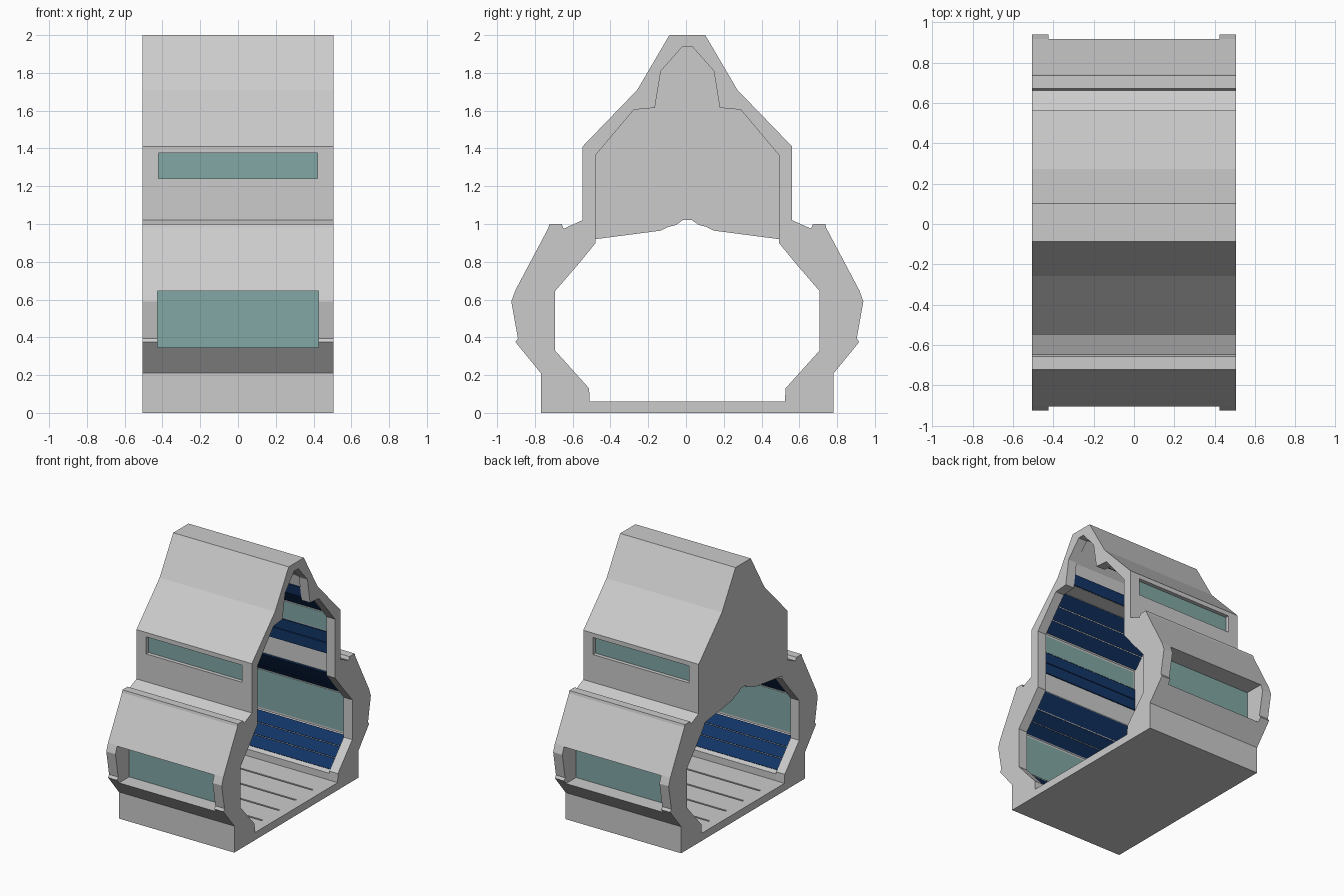
import bpy, bmesh
from mathutils import Vector

cube = bpy.data.objects.get("Cube")
if cube:
    bpy.data.objects.remove(cube, do_unlink=True)


def material(name, rgb):
    m = bpy.data.materials.new(name)
    m.use_nodes = True
    m.diffuse_color = (*rgb, 1)
    m.node_tree.nodes["Principled BSDF"].inputs["Base Color"].default_value = (*rgb, 1)
    return m


GREY = material("light grey metal", (0.6, 0.6, 0.6))
TEAL = material("teal glass", (0.22, 0.39, 0.375))
BLUE = material("navy blue panel", (0.006, 0.035, 0.135))

HALF = 0.505      # half length of the module
RIB = 0.43        # inner face of the end ribs
MID = 0.007       # small sideways offset of the section


def prism(name, pts, x0, x1, mat):
    """Extrude a (y, z) outline along x."""
    bm = bmesh.new()
    face = bm.faces.new([bm.verts.new((x0, y, z)) for y, z in pts])
    ext = bmesh.ops.extrude_face_region(bm, geom=[face])
    moved = [v for v in ext["geom"] if isinstance(v, bmesh.types.BMVert)]
    bmesh.ops.translate(bm, verts=moved, vec=(x1 - x0, 0, 0))
    bmesh.ops.recalc_face_normals(bm, faces=bm.faces)
    me = bpy.data.meshes.new(name)
    bm.to_mesh(me)
    bm.free()
    me.materials.append(mat)
    ob = bpy.data.objects.new(name, me)
    bpy.context.scene.collection.objects.link(ob)
    return ob


def mirrored(half):
    """Close a half outline by mirroring it across the centre line."""
    return [(MID + y, z) for y, z in half] + [(MID - y, z) for y, z in reversed(half)]


def rect(side, y0, y1, z0, z1):
    return [(MID + side * y, z) for y, z in ((y0, z0), (y1, z0), (y1, z1), (y0, z1))]


# Section outlines, from the top down
outer = [(0.095, 2.0), (0.265, 1.71), (0.555, 1.41), (0.555, 1.02), (0.655, 0.975),
         (0.665, 1.0), (0.73, 1.0), (0.735, 0.98), (0.91, 0.65), (0.932, 0.59),
         (0.897, 0.395), (0.91, 0.375), (0.775, 0.21), (0.775, 0)]
lower_opening = [(0.485, 0.9), (0.575, 0.79), (0.7, 0.645), (0.7, 0.33),
                 (0.52, 0.13), (0.517, 0.06)]
opening = [(0.025, 1.94), (0.14, 1.81), (0.172, 1.615), (0.283, 1.605),
           (0.485, 1.365)] + lower_opening
arch = [(0.025, 1.02), (0.06, 0.995), (0.1, 0.985), (0.14, 0.965), (0.485, 0.92)]
cavity = [(0.03, 1.95), (0.15, 1.81), (0.18, 1.64), (0.3, 1.635), (0.515, 1.39),
          (0.515, 0.915), (0.6, 0.8), (0.75, 0.66), (0.75, 0.33), (0.56, 0.12),
          (0.525, 0.11), (0.525, 0.05)]

# Hull with its interior, end openings and window recesses cut out
hull = prism("hull", mirrored(outer), -HALF, HALF, GREY)
cutters = [
    prism("cut_cavity", mirrored(cavity), -RIB, RIB, GREY),
    prism("cut_full_opening", mirrored(opening), RIB - 0.03, 0.6, GREY),
    prism("cut_arched_opening", mirrored(arch + lower_opening), -0.6, 0.03 - RIB, GREY),
]
for side in (-1, 1):
    cutters.append(prism("cut_lower", rect(side, 0.72, 1.0, 0.345, 0.645), -0.425, 0.425, GREY))
    cutters.append(prism("cut_upper", rect(side, 0.49, 0.6, 1.24, 1.375), -0.42, 0.42, GREY))
for c in cutters:
    c.hide_render = True
    mod = hull.modifiers.new(c.name, "BOOLEAN")
    mod.operation = "DIFFERENCE"
    mod.solver = "EXACT"
    mod.object = c
bpy.context.view_layer.update()
cut_mesh = bpy.data.meshes.new_from_object(
    hull.evaluated_get(bpy.context.evaluated_depsgraph_get()))
hull.modifiers.clear()
hull.data = cut_mesh
for c in cutters:
    bpy.data.objects.remove(c, do_unlink=True)


def planks(name, a, b, count, mat, side):
    """Lay separate thin boards on the cavity wall from a to b."""
    a, b = Vector(a), Vector(b)
    d = (b - a) / count
    n = Vector((d.y, -d.x)).normalized()
    if n.x > 0:
        n = -n
    for i in range(count):
        p = a + d * (i + 0.03)
        q = a + d * (i + 0.97)
        pts = [(MID + side * v.x, v.y) for v in (p, q, q + n * 0.009, p + n * 0.009)]
        prism(f"{name}_{i + 1}", pts, -RIB, RIB, mat)


# Windows and interior wall panels on both sides
for side, label in ((-1, "front"), (1, "back")):
    prism(f"{label}_lower_window", rect(side, 0.747, 0.76, 0.345, 0.645), -0.425, 0.425, TEAL)
    prism(f"{label}_upper_window", rect(side, 0.513, 0.525, 1.24, 1.375), -0.42, 0.42, TEAL)
    planks(f"{label}_ridge_panel", (0.165, 1.725), (0.18, 1.64), 1, BLUE, side)
    planks(f"{label}_roof_panel", (0.3, 1.635), (0.51, 1.395), 3, BLUE, side)
    planks(f"{label}_wall_panel", (0.515, 1.235), (0.515, 1.06), 2, BLUE, side)
    planks(f"{label}_shoulder_panel", (0.515, 0.915), (0.6, 0.8), 1, BLUE, side)
    planks(f"{label}_overhang_panel", (0.6, 0.8), (0.745, 0.665), 2, BLUE, side)
    planks(f"{label}_skirt_panel", (0.745, 0.325), (0.56, 0.12), 3, BLUE, side)

# Floor boards
boards = 5
width = 1.05 / boards
for i in range(boards):
    y = MID - 0.525 + i * width
    prism(f"floor_board_{i + 1}",
          [(y + 0.007, 0.045), (y + width - 0.007, 0.045),
           (y + width - 0.007, 0.06), (y + 0.007, 0.06)], -RIB, RIB, GREY)
